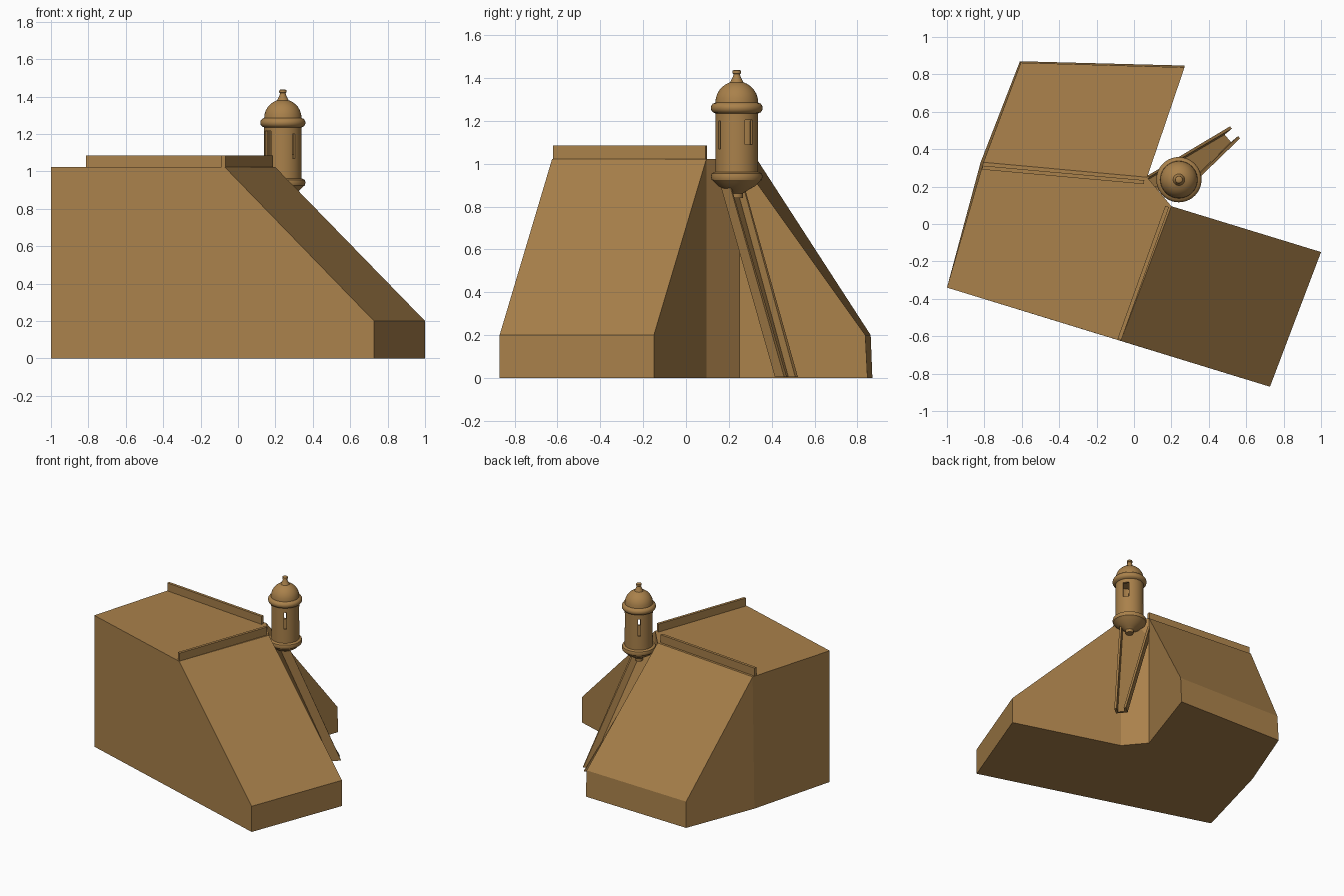
import bpy, bmesh, math
from mathutils import Vector, Matrix

if "Cube" in bpy.data.objects:
    bpy.data.objects.remove(bpy.data.objects["Cube"])

stone = bpy.data.materials.new("sandstone")
stone.diffuse_color = (0.40, 0.22, 0.07, 1)
stone.use_nodes = True
stone.node_tree.nodes["Principled BSDF"].inputs["Base Color"].default_value = stone.diffuse_color


def make(name, verts, faces):
    me = bpy.data.meshes.new(name)
    me.from_pydata([tuple(v) for v in verts], [], faces)
    bm = bmesh.new()
    bm.from_mesh(me)
    bmesh.ops.recalc_face_normals(bm, faces=bm.faces)
    bm.to_mesh(me)
    bm.free()
    me.materials.append(stone)
    ob = bpy.data.objects.new(name, me)
    bpy.context.collection.objects.link(ob)
    return ob


def loft(name, rings, cap=True):
    """Skin equal-length closed rings and cap both ends."""
    n = len(rings[0])
    verts = [v for r in rings for v in r]
    faces = [(k * n + i, k * n + (i + 1) % n, (k + 1) * n + (i + 1) % n, (k + 1) * n + i)
             for k in range(len(rings) - 1) for i in range(n)]
    if cap:
        faces += [tuple(range(n)), tuple(range((len(rings) - 1) * n, len(rings) * n))]
    return make(name, verts, faces)


# Bastion: raised platform with two sloping wings around an open corner
TOP, LOW = 1.022, 0.2
bastion = [
    (-1, -.34, TOP), (-.07, -.625, TOP), (.20, .095, TOP), (.07, .25, TOP), (-.805, .33, TOP),  # 0-4 platform
    (-1, -.34, 0), (.727, -.87, 0), (1, -.15, 0), (.20, .095, 0), (.07, .25, 0),                # 5-9 ground
    (.27, .847, 0), (-.61, .87, 0), (-.82, .33, 0),                                             # 10-12
    (.727, -.87, LOW), (1, -.15, LOW), (.27, .837, LOW), (-.605, .862, LOW),                    # 13-16 wing toes
]
make("bastion", bastion, [
    (0, 1, 2, 3, 4), (5, 6, 7, 8, 9, 10, 11, 12),
    (0, 5, 6, 13, 1), (13, 6, 7, 14), (14, 7, 8, 2), (1, 13, 14, 2),
    (2, 8, 9, 3), (3, 9, 10, 15), (15, 10, 11, 16), (3, 15, 16, 4),
    (16, 11, 12, 4), (4, 12, 5, 0)])


# Parapets set back slightly from the platform edges
def parapet(name, a, b, inward, thick=0.021):
    a, b = Vector(a), Vector(b)
    off = Vector(inward) * thick
    ring = [a, b, b + off, a + off]
    loft(name, [[(p.x, p.y, z) for p in ring] for z in (1.015, 1.084)])


parapet("east_parapet", (-.068, -.62), (.187, .09), (-.94, .34))
parapet("north_parapet", (-.81, .312), (.055, .234), (-.09, -.995))


# Leaning channel-shaped buttress, tapering towards the ground
def channel(low, up, z):
    L, U = Vector(low), Vector(up)
    w = (U - L).normalized() * 0.016
    d = Vector((-.77, -.64))
    pts = [U, U - w, U - w + d * .05, L + w + d * .05, L + w, L, L + d * .068, U + d * .068]
    return [(p.x, p.y, z) for p in pts]


loft("buttress", [channel((.567, .458), (.513, .522), 0.005),
                  channel((.29, .19), (.07, .257), 0.95)])

# Sentry turret: turned profile (radius, height)
CX, CY = .24, .237
profile = [(.028, .84), (.03, .862), (.05, .875), (.085, .895), (.105, .915), (.117, .925),
           (.121, .94), (.117, .955), (.10, .962), (.10, 1.235), (.112, 1.24), (.119, 1.25),
           (.121, 1.26), (.119, 1.27), (.112, 1.28), (.10, 1.285)]
profile += [(.10 * math.cos(math.radians(a)), 1.285 + .10 * math.sin(math.radians(a)))
            for a in range(12, 73, 12)]
profile += [(.027, 1.388), (.018, 1.405), (.015, 1.418), (.020, 1.422), (.019, 1.434), (.012, 1.438)]


def turned(name, prof, n=40):
    return loft(name, [[(CX + r * math.cos(2 * math.pi * i / n), CY + r * math.sin(2 * math.pi * i / n), z)
                        for i in range(n)] for r, z in prof])


turret = turned("turret", profile)


# Hollow interior, three slits and a doorway
def radial_cutter(name, angle, width, z0, z1):
    rot = Matrix.Rotation(math.radians(angle), 2)
    c = Vector((CX, CY))
    ring = [c + rot @ Vector(p) for p in
            ((.04, -width / 2), (.16, -width / 2), (.16, width / 2), (.04, width / 2))]
    return loft(name, [[(p.x, p.y, z) for p in ring] for z in (z0, z1)])


cutters = [turned("interior_cutter", [(.083, .99), (.083, 1.25)]),
           radial_cutter("front_slit_cutter", -54, .018, 1.068, 1.2),
           radial_cutter("back_slit_cutter", 126, .018, 1.068, 1.2),
           radial_cutter("corner_window_cutter", 35, .045, 1.09, 1.205),
           radial_cutter("door_cutter", 215, .055, 1.022, 1.215)]
for c in cutters:
    m = turret.modifiers.new(c.name, "BOOLEAN")
    m.operation, m.solver, m.object = "DIFFERENCE", "EXACT", c
dg = bpy.context.evaluated_depsgraph_get()
cut = bpy.data.meshes.new_from_object(turret.evaluated_get(dg))
turret.modifiers.clear()
turret.data = cut
for c in cutters:
    bpy.data.objects.remove(c)

# Smooth the turned surfaces, keeping hard edges
bpy.ops.object.select_all(action="DESELECT")
turret.select_set(True)
bpy.context.view_layer.objects.active = turret
bpy.ops.object.shade_smooth_by_angle(angle=math.radians(35))
